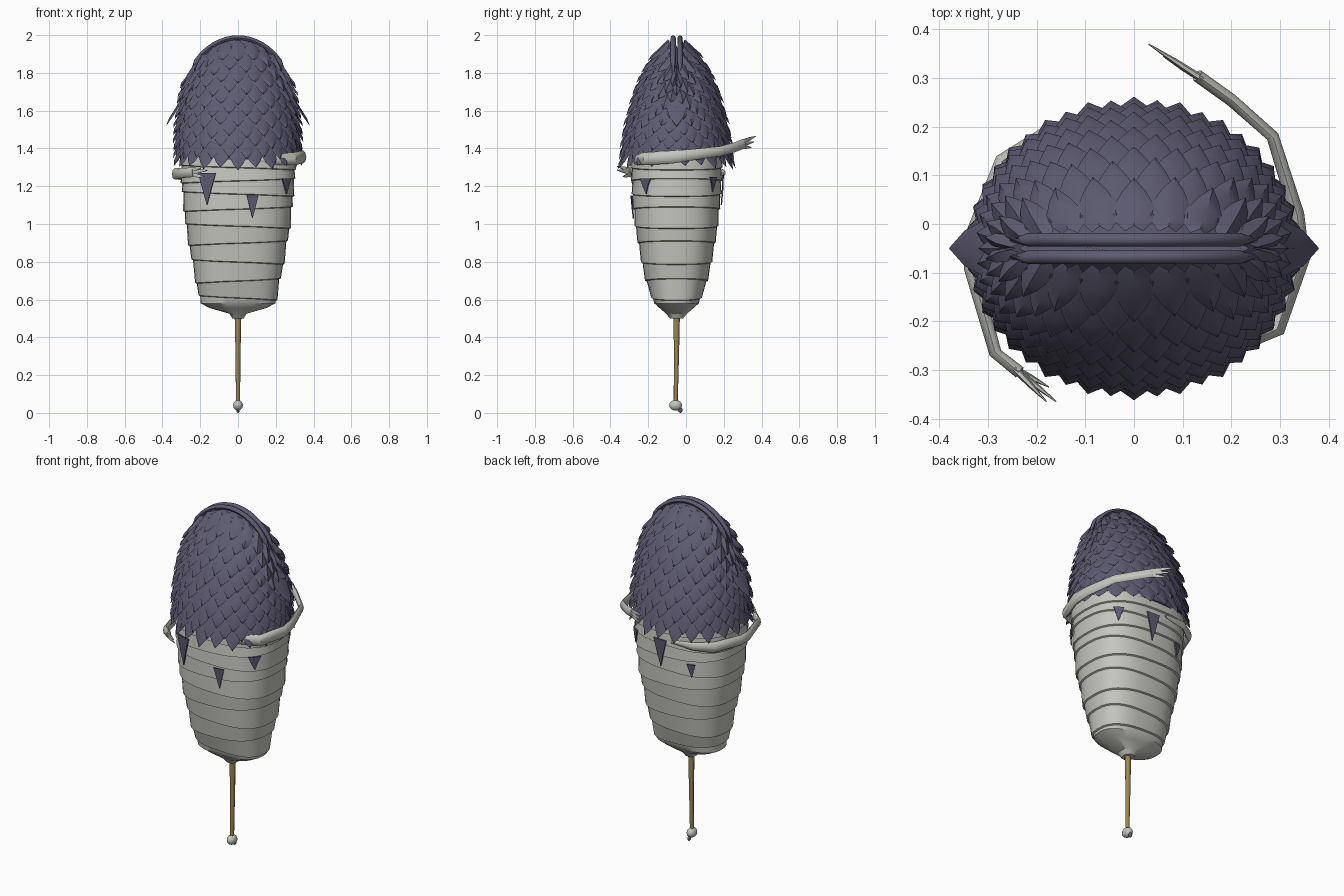
import bpy, math
from mathutils import Vector

if "Cube" in bpy.data.objects:
    bpy.data.objects.remove(bpy.data.objects["Cube"])

CY = -0.05  # depth of the central axis


def material(name, rgb):
    m = bpy.data.materials.new(name)
    m.diffuse_color = (*rgb, 1)
    m.use_nodes = True
    m.node_tree.nodes["Principled BSDF"].inputs["Base Color"].default_value = m.diffuse_color
    return m


PLUM = material("plum_grey", (0.110, 0.104, 0.165))
PALE = material("pale_wrap", (0.56, 0.56, 0.52))
WOOD = material("wood", (0.33, 0.24, 0.09))


def make(name, verts, faces, mat, angle=40):
    me = bpy.data.meshes.new(name)
    me.from_pydata([tuple(v) for v in verts], [], faces)
    me.materials.append(mat)
    ob = bpy.data.objects.new(name, me)
    bpy.context.collection.objects.link(ob)
    bpy.context.view_layer.objects.active = ob
    ob.select_set(True)
    bpy.ops.object.shade_smooth_by_angle(angle=math.radians(angle))
    ob.select_set(False)
    return ob


def loft(name, rings, mat, angle=40, caps=True):
    n = len(rings[0])
    verts = [p for r in rings for p in r]
    faces = []
    for i in range(len(rings) - 1):
        for j in range(n):
            a, b = i * n + j, i * n + (j + 1) % n
            faces.append((a, b, b + n, a + n))
    if caps:
        faces.append(tuple(range(n))[::-1])
        faces.append(tuple(range(len(verts) - n, len(verts))))
    return make(name, verts, faces, mat, angle)


def lerp(table, k):
    # table rows start with an ascending key
    k = min(max(k, table[0][0]), table[-1][0])
    for a, b in zip(table, table[1:]):
        if k <= b[0]:
            f = (k - a[0]) / (b[0] - a[0])
            return [p + (q - p) * f for p, q in zip(a[1:], b[1:])]


def power(v, e):
    return math.copysign(abs(v) ** e, v)


# ---- wrapped body: z, half width, half depth
BODY = [(0.50, 0.03, 0.035), (0.525, 0.045, 0.055), (0.555, 0.15, 0.09),
        (0.58, 0.198, 0.118), (0.70, 0.222, 0.162), (0.80, 0.242, 0.184),
        (1.0, 0.277, 0.22), (1.2, 0.297, 0.236), (1.35, 0.305, 0.24)]
E = 2 / 2.6


def body_ring(z, grow=0.0, tilt=0.0, n=32):
    rx, ry = lerp(BODY, z)
    out = []
    for i in range(n):
        a = math.tau * i / n
        c, s = math.cos(a), math.sin(a)
        out.append((power(c, E) * (rx + grow), CY + power(s, E) * (ry + grow), z + tilt * c))
    return out


rings = [body_ring(z) for z in (0.50, 0.525, 0.555, 0.58)]
seams = [0.61, 0.70, 0.80, 0.90, 0.99, 1.08, 1.16, 1.23, 1.30]
for i, z in enumerate(seams):
    tilt = 0.012 * (1 if i % 2 else -1)
    rings.append(body_ring(z - 0.004, -0.003, tilt))
    rings.append(body_ring(z, 0.005, tilt))
rings += [body_ring(1.355), body_ring(1.37, -0.02)]
loft("wrapped_body", rings, PALE, 35)

# ---- feathered hood: h, half width, half depth (h = 0 rim, 1 crest)
HOOD = [(-0.3, 0.285, 0.262), (0, 0.29, 0.25), (0.2, 0.295, 0.235), (0.35, 0.292, 0.213),
        (0.52, 0.285, 0.185), (0.68, 0.275, 0.145), (0.84, 0.26, 0.085), (1, 0.235, 0.02)]
RIM = 1.38


def hood(a, h):
    rx, ry = lerp(HOOD, h)
    c, s = math.cos(a), math.sin(a)
    crest = 1.80 + 0.185 * (1 - c * c) ** 0.7
    return Vector((rx * c, CY + ry * s, RIM + (crest - RIM) * h))


def lifted(a, h, off):
    h = min(h, 0.97)
    d = 0.02
    n = (hood(a + d, h) - hood(a - d, h)).cross(hood(a, h + d) - hood(a, h - d))
    return hood(a, h) + n.normalized() * off


N = 40
loft("hood_shell", [[hood(math.tau * i / N, h / 16) for i in range(N)] for h in range(-1, 17)], PLUM)

# leaf outline: distance along, half width factor
LEAF = [(0, 0.45), (0.3, 0.9), (0.55, 0.95), (0.8, 0.5), (1, 0.0)]


def add_feather(verts, faces, a, h, half, length, lift):
    base = len(verts)
    for s, w in LEAF[:-1]:
        off = 0.004 + lift * s ** 1.5
        for side in (-1, 0, 1):
            verts.append(lifted(a + side * w * half, h - length * s, off + (0.0 if side else 0.013)))
    verts.append(lifted(a, h - length, 0.006 + lift))
    for r in range(len(LEAF) - 2):
        for k in range(2):
            p = base + r * 3 + k
            faces.append((p, p + 1, p + 4, p + 3))
    p = base + (len(LEAF) - 2) * 3
    faces.extend([(p, p + 1, p + 3), (p + 1, p + 2, p + 3)])


verts, faces = [], []
ROWS, COUNT = 11, 22
for r in range(ROWS):
    h = 1.0 - r * 0.0865
    for i in range(COUNT):
        a = math.tau * (i + 0.5 * (r % 2)) / COUNT + math.pi / 2
        add_feather(verts, faces, a, h, 0.60 * math.tau / COUNT,
                    0.22 + 0.006 * r + (0.02 if i % 2 else 0), 0.038 + 0.0012 * r)
# large feathers on each flank
for a in (0, math.pi):
    add_feather(verts, faces, a, 0.78, 0.26, 0.46, 0.082)
make("hood_feathers", verts, faces, PLUM, 50)


# ---- tubes for crest lips, arms, fingers and stick
def tube(name, pts, mat, flat=1.0, n=8):
    rings = []
    P = [Vector(p[:3]) for p in pts]
    for i, p in enumerate(P):
        d = (P[min(i + 1, len(P) - 1)] - P[max(i - 1, 0)]).normalized()
        ref = Vector((0, 1, 0)) if abs(d.z) > 0.9 else Vector((0, 0, 1))
        u = d.cross(ref).normalized()
        v = u.cross(d)
        r = pts[i][3]
        rings.append([p + u * (r * flat * math.cos(math.tau * k / n)) +
                      v * (r * math.sin(math.tau * k / n)) for k in range(n)])
    return loft(name, rings, mat, 45)


for tag, sy in (("front", -1), ("back", 1)):
    pts = []
    for i in range(17):
        t = -1 + i / 8
        x = 0.25 * t
        pts.append((x, CY + sy * 0.018, 1.795 + 0.19 * (1 - t * t) ** 0.7, 0.014 if abs(t) < 0.95 else 0.006))
    tube("crest_lip_" + tag, pts, PLUM)

# arms wrap round the sides
tube("right_arm", [(0.04, -0.285, 1.335, 0.010), (0.18, -0.265, 1.34, 0.026), (0.295, -0.215, 1.345, 0.034),
                   (0.345, -0.07, 1.355, 0.034), (0.335, 0.02, 1.365, 0.030), (0.285, 0.18, 1.385, 0.026),
                   (0.20, 0.255, 1.405, 0.026), (0.13, 0.305, 1.425, 0.026)], PALE, 0.5)
tube("left_arm", [(-0.05, 0.205, 1.27, 0.010), (-0.18, 0.19, 1.27, 0.024), (-0.27, 0.13, 1.265, 0.032),
                  (-0.335, -0.03, 1.265, 0.030), (-0.335, -0.09, 1.265, 0.030), (-0.285, -0.265, 1.27, 0.026),
                  (-0.235, -0.305, 1.275, 0.026)], PALE, 0.5)
# fingers
for arm, wrist, tips in (
        ("right", (0.14, 0.298, 1.422), ((0.03, 0.37, 1.465), (0.045, 0.36, 1.435), (0.06, 0.345, 1.405))),
        ("left", (-0.245, -0.298, 1.274), ((-0.18, -0.365, 1.305), (-0.16, -0.365, 1.285), (-0.175, -0.335, 1.25)))):
    for i, t in enumerate(tips):
        w = Vector(wrist) + Vector((0, 0, (1 - i) * 0.013))
        m = w.lerp(Vector(t), 0.5)
        tube(f"{arm}_finger_{i + 1}", [(*w, 0.013), (*m, 0.010), (*t, 0.002)], PALE, 0.6, 6)

# ---- small torn shards: x, front/back side, top, tip, width
SHARDS = [(-0.16, -1, 1.27, 1.10, 0.09), (0.075, -1, 1.15, 1.03, 0.06), (0.25, -1, 1.24, 1.16, 0.045),
          (0.03, 1, 1.26, 1.10, 0.08), (-0.15, 1, 1.15, 1.07, 0.045), (0.22, 1, 1.25, 1.17, 0.045)]


def on_body(x, z, side, off):
    rx, ry = lerp(BODY, z)
    y = ry * max(0, 1 - abs(x / rx) ** 2.6) ** (1 / 2.6)
    n = Vector((x / rx ** 2, side * y / ry ** 2, 0)).normalized()
    return Vector((x, CY + side * y, z)) + n * off


for i, (x, side, top, tip, w) in enumerate(SHARDS):
    pts = [(x - w / 2, top), (x, top), (x + w / 2, top), (x + w / 4, (top + tip) / 2),
           (x, tip), (x - w / 4, (top + tip) / 2)]
    vs = [on_body(px, pz, side, o) for o in (0.013, 0.006) for px, pz in pts]
    fs = [(0, 1, 5), (1, 3, 5), (1, 2, 3), (5, 3, 4)]
    fs += [tuple(v + 6 for v in f[::-1]) for f in fs]
    fs += [(k, (k + 1) % 6, (k + 1) % 6 + 6, k + 6) for k in range(6)]
    if side > 0:
        fs = [f[::-1] for f in fs]
    make(f"shard_{i + 1}", vs, fs, PLUM, 30)

# ---- stick with a knob at its foot
tube("stick", [(0, CY - 0.005, 0.05, 0.011), (0, CY, 0.30, 0.013), (0, CY, 0.53, 0.018)], WOOD)


def ball(name, loc, size, mat):
    bpy.ops.mesh.primitive_uv_sphere_add(segments=12, ring_count=8, radius=1, location=loc)
    ob = bpy.context.object
    ob.name = name
    ob.scale = size
    ob.data.materials.append(mat)
    bpy.ops.object.shade_smooth()


ball("foot_knob", (0, CY - 0.005, 0.04), (0.026, 0.034, 0.028), PALE)
ball("foot_nub", (0, CY + 0.02, 0.015), (0.009, 0.012, 0.015), PLUM)
